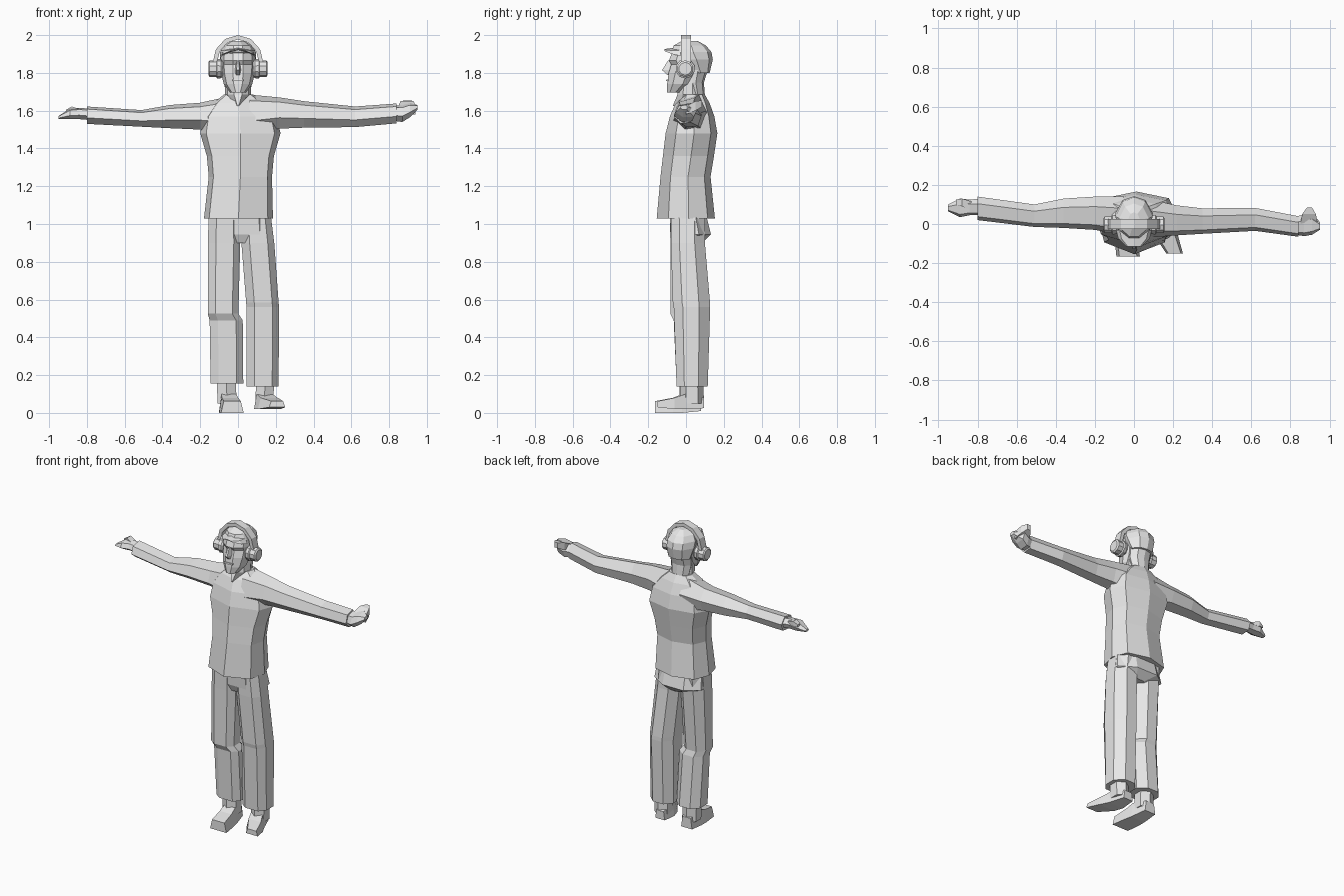
import bpy, bmesh, math

grey = bpy.data.materials.new("plain grey")
grey.diffuse_color = (0.8, 0.8, 0.8, 1)


def skin(name, rings):
    """Join rings of points into one faceted skin, capped at both ends."""
    bm = bmesh.new()
    vs = [[bm.verts.new(p) for p in r] for r in rings]
    n = len(vs[0])
    for a, b in zip(vs, vs[1:]):
        for i in range(n):
            j = (i + 1) % n
            bm.faces.new((a[i], a[j], b[j], b[i]))
    bm.faces.new(vs[0][::-1])
    bm.faces.new(vs[-1])
    bmesh.ops.recalc_face_normals(bm, faces=bm.faces)
    me = bpy.data.meshes.new(name)
    bm.to_mesh(me)
    bm.free()
    me.materials.append(grey)
    ob = bpy.data.objects.new(name, me)
    bpy.context.collection.objects.link(ob)
    return ob


def loft(name, axis, profile, rings):
    """Each ring is (position on axis, u min, u max, v min, v max)."""
    out = []
    for t, u0, u1, v0, v1 in rings:
        pts = []
        for pu, pv in profile:
            u = (u0 + u1) / 2 + pu * (u1 - u0) / 2
            v = (v0 + v1) / 2 + pv * (v1 - v0) / 2
            pts.append({"x": (t, u, v), "y": (u, t, v), "z": (u, v, t)}[axis])
        out.append(pts)
    return skin(name, out)


def ngon(n):
    return [(math.cos(2 * math.pi * (i + .5) / n), math.sin(2 * math.pi * (i + .5) / n))
            for i in range(n)]


BOX = [(-1, -1), (1, -1), (1, 1), (-1, 1)]
BODY = [(-1, .1), (-.85, -.6), (0, -1), (.85, -.6), (1, .1), (.78, .75), (0, 1), (-.78, .75)]
LIMB = [(-1, -.3), (-.3, -1), (.7, -.9), (1, .1), (.4, 1), (-.7, .7)]
LEG = [(-1, -.6), (-.5, -1), (.6, -1), (1, -.5), (1, .4), (.4, 1), (-.5, 1), (-1, .4)]
HEAD = [(-1, .1), (-.8, -.6), (-.3, -1), (.3, -1), (.8, -.6), (1, .1), (.6, .8), (0, 1), (-.6, .8)]

# Loose shirt
loft("shirt", "z", BODY, [
    (1.03, -.18, .185, -.155, .153), (1.25, -.155, .18, -.135, .13),
    (1.36, -.165, .19, -.122, .148), (1.48, -.2, .225, -.108, .166),
    (1.57, -.185, .205, -.085, .15), (1.64, -.13, .14, -.055, .125),
    (1.685, -.075, .08, -.02, .1)])

# Sleeves
loft("left_sleeve", "x", LIMB, [
    (.06, -.07, .13, 1.47, 1.685), (.22, -.058, .095, 1.505, 1.67),
    (.35, -.05, .08, 1.51, 1.65), (.62, -.035, .082, 1.513, 1.622),
    (.84, -.065, .04, 1.533, 1.638)])
loft("right_sleeve", "x", LIMB, [
    (-.05, -.06, .14, 1.47, 1.675), (-.2, -.03, .14, 1.5, 1.642),
    (-.36, -.02, .13, 1.507, 1.63), (-.51, -.015, .1, 1.515, 1.603),
    (-.8, .02, .14, 1.53, 1.622)])

# Hands
loft("left_hand", "x", LIMB, [
    (.8, -.05, .03, 1.55, 1.625), (.87, -.062, .05, 1.54, 1.63),
    (.91, -.055, .06, 1.565, 1.64), (.95, -.03, .01, 1.605, 1.63)])
loft("left_thumb", "y", BOX, [
    (0, .85, .94, 1.58, 1.625), (.05, .86, .93, 1.6, 1.65), (.085, .885, .91, 1.62, 1.655)])
loft("right_hand", "x", LIMB, [
    (-.78, .045, .13, 1.55, 1.61), (-.84, .045, .125, 1.555, 1.615),
    (-.89, .035, .13, 1.555, 1.61), (-.95, .065, .1, 1.555, 1.572)])
loft("right_thumb", "x", BOX, [
    (-.83, .07, .115, 1.57, 1.605), (-.88, .09, .13, 1.59, 1.622), (-.91, .1, .125, 1.59, 1.605)])

# Trousers: hips, then one tapered tube per leg with a knee fold
loft("hips", "z", LEG, [
    (.9, -.04, .09, -.06, .085), (.945, -.158, .185, -.08, .132), (1.035, -.15, .175, -.085, .11)])
loft("left_trouser_leg", "z", LEG, [
    (.14, .045, .215, -.05, .115), (.56, .045, .217, -.065, .128),
    (.585, .043, .215, -.07, .127), (.9, .018, .192, -.08, .1), (1.035, .015, .175, -.08, .1)])
loft("right_trouser_leg", "z", LEG, [
    (.155, -.145, .028, -.05, .105), (.49, -.15, .025, -.065, .075),
    (.525, -.16, .002, -.083, .065), (.9, -.16, .012, -.083, .09), (1.035, -.155, .01, -.085, .1)])

# Ankles and shoes
loft("left_ankle", "z", ngon(6), [(.05, .085, .195, -.03, .095), (.25, .09, .2, -.03, .09)])
loft("right_ankle", "z", ngon(6), [(.05, -.115, .0, -.035, .08), (.25, -.125, -.005, -.035, .08)])
SHOE = [(-1, -1), (1, -1), (.75, 1), (-.75, 1)]
loft("left_shoe", "y", SHOE, [
    (.095, .09, .16, .025, .08), (.0, .085, .195, .02, .1),
    (-.06, .105, .225, .02, .08), (-.15, .165, .25, .03, .062)])
loft("right_shoe", "y", SHOE, [
    (.08, -.1, -.02, .01, .08), (-.02, -.1, .005, 0, .1),
    (-.07, -.1, .015, 0, .08), (-.165, -.09, .03, 0, .062)])

# Neck with a pointed front opening, face, nose and mouth
loft("neck", "z", HEAD, [
    (1.625, -.012, .012, -.07, .09), (1.685, -.07, .07, -.045, .1), (1.8, -.065, .065, -.03, .085)])
loft("face", "z", HEAD, [
    (1.695, -.04, .04, -.102, -.02), (1.74, -.075, .075, -.1, .05),
    (1.8, -.09, .09, -.092, .085), (1.845, -.092, .092, -.078, .1),
    (1.865, -.092, .092, -.09, .1), (1.92, -.09, .09, -.07, .1)])
loft("nose", "z", [(-1, 1), (-.35, -1), (.35, -1), (1, 1)], [
    (1.79, -.022, .022, -.1, -.06), (1.815, -.022, .022, -.127, -.06),
    (1.865, -.01, .01, -.095, -.06)])
loft("mouth", "z", BOX, [(1.757, -.03, .03, -.107, -.08), (1.765, -.03, .03, -.104, -.08)])

# Cap: crown, hair below it at the back, and thin raised peak
loft("cap_crown", "z", HEAD, [
    (1.8, -.08, .08, .02, .125), (1.87, -.096, .096, -.05, .142),
    (1.91, -.095, .095, -.08, .135), (1.945, -.075, .075, -.065, .105),
    (1.97, -.03, .03, -.02, .06)])
loft("nape_hair", "z", HEAD, [
    (1.67, -.06, .06, .02, .1), (1.75, -.075, .075, 0, .095), (1.83, -.08, .08, 0, .12)])
loft("cap_peak", "y", [(-1, -1), (0, .3), (1, -1), (.8, .2), (0, 1), (-.8, .2)], [
    (-.03, -.092, .092, 1.89, 1.94), (-.075, -.08, .08, 1.9, 1.932),
    (-.115, -.04, .04, 1.916, 1.926)])

# Headphones: arched band and two ear cups
band = []
for i in range(7):
    a = math.pi * i / 6
    c, s = math.cos(a), math.sin(a)
    band.append([(r * c, y, 1.85 + (r + .015) * s)
                 for r, y in ((.135, -.026), (.135, .026), (.112, .026), (.112, -.026))])
skin("headphone_band", band)
for side, name in ((1, "left_ear_cup"), (-1, "right_ear_cup")):
    loft(name, "x", ngon(10), [
        (side * x, -.004 - r, -.004 + r, 1.822 - r, 1.822 + r)
        for x, r in ((.08, .04), (.09, .05), (.11, .052), (.115, .044), (.15, .044), (.157, .034))])
